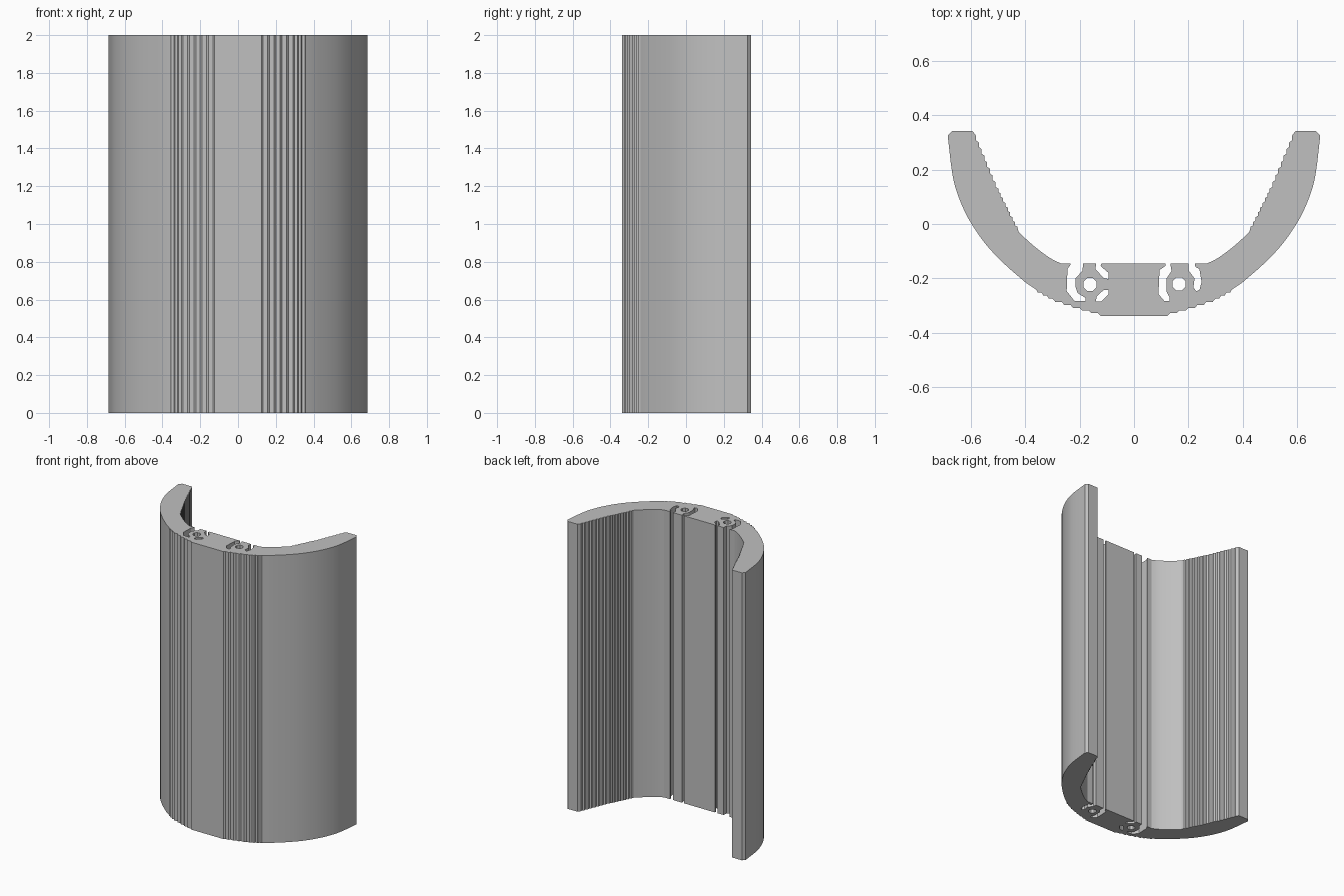
import bpy, bmesh, math
from mathutils import Vector

cube = bpy.data.objects.get("Cube")
if cube:
    bpy.data.objects.remove(cube, do_unlink=True)

HEIGHT = 2.0
grey = bpy.data.materials.new("neutral_grey")
grey.use_nodes = True
colour = (0.53, 0.53, 0.53, 1)
grey.diffuse_color = colour
grey.node_tree.nodes["Principled BSDF"].inputs["Base Color"].default_value = colour


def prism(name, loop, low, high):
    """Extrude a flat outline straight up."""
    bm = bmesh.new()
    face = bm.faces.new([bm.verts.new((x, y, low)) for x, y in loop])
    top = bmesh.ops.extrude_face_region(bm, geom=[face])["geom"]
    moved = [g for g in top if isinstance(g, bmesh.types.BMVert)]
    bmesh.ops.translate(bm, verts=moved, vec=(0, 0, high - low))
    bmesh.ops.recalc_face_normals(bm, faces=bm.faces)
    mesh = bpy.data.meshes.new(name)
    bm.to_mesh(mesh)
    bm.free()
    mesh.materials.append(grey)
    obj = bpy.data.objects.new(name, mesh)
    bpy.context.collection.objects.link(obj)
    return obj


def stairs(points, steps, axis):
    """Walk along points in small steps: a flat run, then a short slanted riser."""
    out = [Vector(points[0])]
    for a, b in zip(points, points[1:]):
        a, b = Vector(a), Vector(b)
        for i in range(steps):
            p, q = a.lerp(b, i / steps), a.lerp(b, (i + 1) / steps)
            knee = p.lerp(q, 0.7)
            knee[1 - axis] = p[1 - axis]
            out += [knee, q]
    return [tuple(p) for p in out]


def smooth_run(points, parts=3):
    """Catmull-Rom rounding through the points."""
    p = [Vector(q) for q in points]
    p = [2 * p[0] - p[1]] + p + [2 * p[-1] - p[-2]]
    out = []
    for a, b, c, d in zip(p, p[1:], p[2:], p[3:]):
        for i in range(parts):
            t = i / parts
            out.append(tuple(0.5 * (2 * b + (c - a) * t + (2 * a - 5 * b + 4 * c - d) * t * t
                                    + (3 * b - a - 3 * c + d) * t ** 3)))
    return out + [tuple(points[-1])]


# Half profile: stepped front, round flank, blunt tip, ridged inner wall, inner curve
front = stairs([(0.10, -0.338), (0.20, -0.31), (0.30, -0.275), (0.36, -0.242)], 3, 0)
flank = smooth_run([(0.40, -0.215), (0.48, -0.145), (0.55, -0.07), (0.61, 0.02),
                    (0.65, 0.11), (0.67, 0.19), (0.686, 0.325)])
tip = [(0.67, 0.343), (0.595, 0.343)]
ridges = stairs([(0.582, 0.325), (0.50, 0.13), (0.43, -0.01)], 8, 1)
inner = smooth_run([(0.425, -0.03), (0.37, -0.08), (0.31, -0.125), (0.27, -0.145)])
half = front + flank + tip + ridges + inner
shell = prism("curved_shell", half + [(-x, y) for x, y in reversed(half)], 0, HEIGHT)


# Slots and round channels running the full height
def ring(x, y, r=0.026, sides=8):
    return [(x + r * math.cos(math.tau * (i + 0.5) / sides),
             y + r * math.sin(math.tau * (i + 0.5) / sides)) for i in range(sides)]


channels = {
    "left_channel": ring(0.165, -0.221),
    "right_channel": ring(-0.162, -0.223),
    "right_hook_slot": [(-0.234, -0.13), (-0.234, -0.15), (-0.245, -0.166), (-0.248, -0.247),
                        (-0.219, -0.284), (-0.179, -0.284), (-0.179, -0.272), (-0.208, -0.254),
                        (-0.215, -0.232), (-0.215, -0.199), (-0.19, -0.173), (-0.186, -0.13)],
    "right_short_slot": [(-0.138, -0.13), (-0.142, -0.166), (-0.112, -0.199), (-0.094, -0.203),
                         (-0.094, -0.18), (-0.123, -0.155), (-0.116, -0.13)],
    "right_closed_slot": [(-0.14, -0.285), (-0.12, -0.285), (-0.094, -0.258),
                          (-0.094, -0.243), (-0.112, -0.243), (-0.138, -0.268)],
    "left_hook_slot": [(0.112, -0.13), (0.117, -0.153), (0.094, -0.17), (0.09, -0.258),
                       (0.112, -0.284), (0.131, -0.284), (0.131, -0.27), (0.12, -0.25),
                       (0.12, -0.20), (0.138, -0.173), (0.131, -0.13)],
    "left_short_slot": [(0.20, -0.13), (0.20, -0.17), (0.223, -0.20), (0.219, -0.235),
                        (0.23, -0.247), (0.241, -0.243), (0.249, -0.214), (0.241, -0.166),
                        (0.226, -0.158), (0.223, -0.13)],
}
bpy.context.view_layer.objects.active = shell
for name, loop in channels.items():
    cutter = prism(name + "_cutter", loop, -0.1, HEIGHT + 0.1)
    cut = shell.modifiers.new(name, "BOOLEAN")
    cut.operation, cut.solver, cut.object = "DIFFERENCE", "EXACT", cutter
    bpy.ops.object.modifier_apply(modifier=cut.name)
    bpy.data.objects.remove(cutter, do_unlink=True)

# Smooth flanks, crisp ridges
bpy.ops.object.select_all(action="DESELECT")
shell.select_set(True)
bpy.ops.object.shade_smooth_by_angle(angle=math.radians(20))
